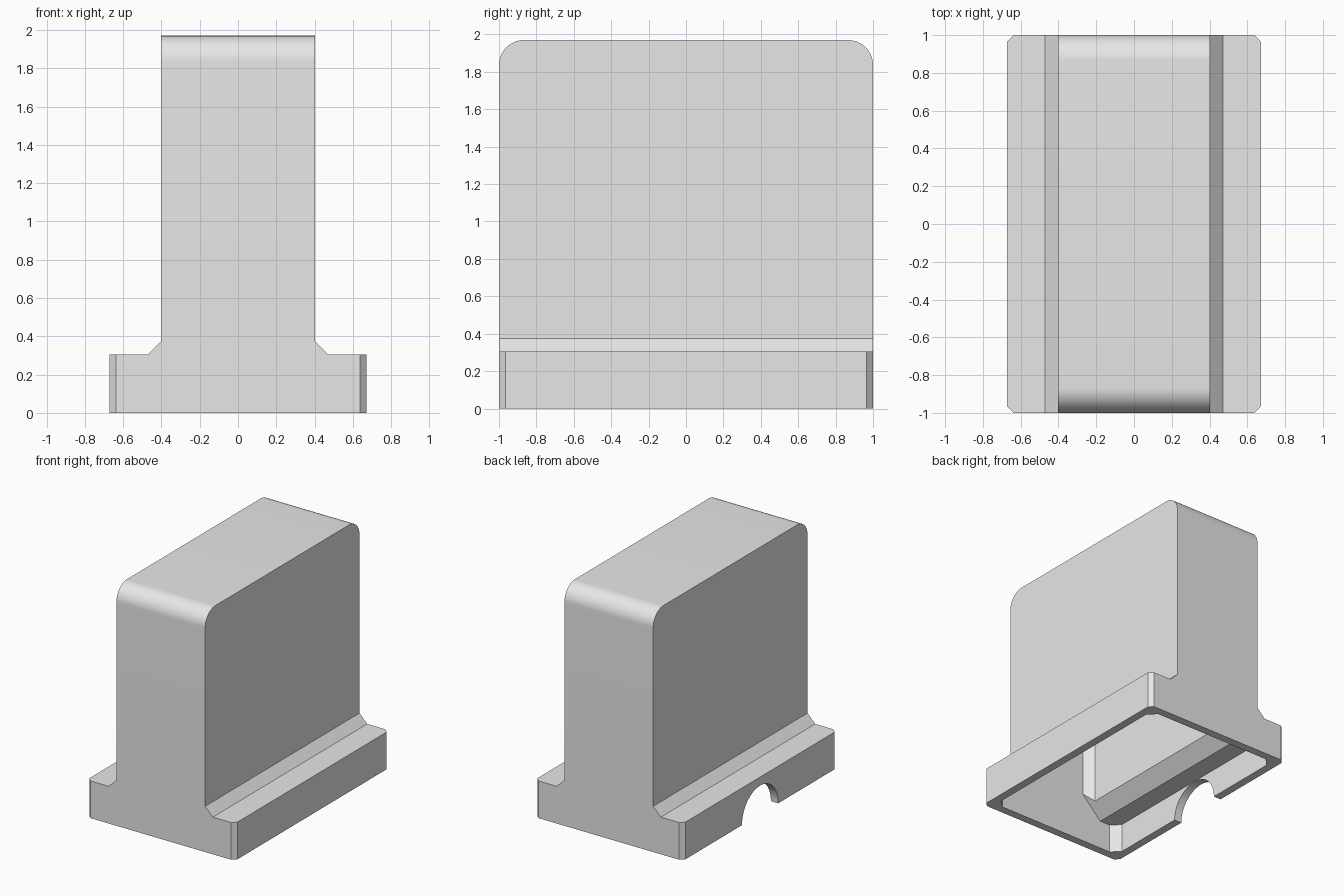
import bpy
import bmesh
import math
from mathutils import Matrix

cube = bpy.data.objects.get("Cube")
if cube:
    bpy.data.objects.remove(cube, do_unlink=True)

WALL = 0.067
HX, STEM, TOP, FLANGE = 0.672, 0.402, 1.97, 0.305
RISE = 0.07            # leg of the sloped shoulder
RADIUS = 0.134         # rounded upper ends

grey = bpy.data.materials.new("light_grey")
grey.use_nodes = True
grey.diffuse_color = (0.8, 0.8, 0.8, 1)
grey.node_tree.nodes["Principled BSDF"].inputs["Base Color"].default_value = (0.8, 0.8, 0.8, 1)


def bevel(bm, test, offset, segments=1):
    """Bevel the edges whose two end points satisfy the test."""
    edges = [e for e in bm.edges if test(e.verts[0].co, e.verts[1].co)]
    bmesh.ops.bevel(bm, geom=edges, offset=offset, segments=segments,
                    profile=0.5, affect='EDGES')


def upright(a, b):
    return abs(a.x - b.x) < 1e-4 and abs(a.y - b.y) < 1e-4


def prism(half_profile, half_depth):
    """Mirror a half outline in x and extrude it along y."""
    bm = bmesh.new()
    outline = half_profile + [(-x, z) for x, z in reversed(half_profile)]
    face = bm.faces.new([bm.verts.new((x, -half_depth, z)) for x, z in outline])
    new = bmesh.ops.extrude_face_region(bm, geom=[face])["geom"]
    for v in new:
        if isinstance(v, bmesh.types.BMVert):
            v.co.y = half_depth
    bmesh.ops.recalc_face_normals(bm, faces=bm.faces)
    return bm


def finish(bm, name):
    bmesh.ops.recalc_face_normals(bm, faces=bm.faces)
    mesh = bpy.data.meshes.new(name)
    bm.to_mesh(mesh)
    bm.free()
    mesh.materials.append(grey)
    obj = bpy.data.objects.new(name, mesh)
    bpy.context.collection.objects.link(obj)
    return obj


# Outer body: flanged foot, sloped shoulders, tall stem with rounded ends
bm = prism([(HX, 0), (HX, FLANGE), (STEM + RISE, FLANGE),
            (STEM, FLANGE + RISE), (STEM, TOP)], 1.0)
bevel(bm, lambda a, b: upright(a, b) and abs(a.x) > HX - 0.01, 0.034)
bevel(bm, lambda a, b: min(a.z, b.z) > TOP - 0.01 and abs(a.y - b.y) < 1e-4, RADIUS, 16)
body = finish(bm, "hollow_body")

# Foot cavity: follows the foot and shoulders one wall thickness inside
in_x, in_stem, in_y, ceiling = HX - WALL, STEM - WALL, 1 - WALL, FLANGE - WALL
in_rise = RISE + 2 * WALL * (1 - math.tan(math.pi / 8)) / 2
bm = prism([(in_x, -0.1), (in_x, ceiling), (in_stem + in_rise, ceiling),
            (in_stem - WALL, ceiling + in_rise + WALL)], in_y)
bevel(bm, lambda a, b: upright(a, b), WALL)
foot_cavity = finish(bm, "foot_cavity_cutter")

# Stem cavity: chamfered upright corners
bm = prism([(in_stem, -0.05), (in_stem, TOP - WALL)], in_y)
bevel(bm, lambda a, b: upright(a, b), WALL)
stem_cavity = finish(bm, "stem_cavity_cutter")

# Half-round opening in one long side of the foot
bm = bmesh.new()
place = Matrix.Translation((-HX, 0, 0)) @ Matrix.Rotation(math.pi / 2, 4, 'Y')
bmesh.ops.create_cone(bm, cap_ends=True, segments=64, radius1=0.235,
                      radius2=0.235, depth=0.3, matrix=place)
arch = finish(bm, "arch_cutter")

# Carve the body and drop the cutters
bpy.ops.object.select_all(action='DESELECT')
bpy.context.view_layer.objects.active = body
body.select_set(True)
for cutter in (foot_cavity, stem_cavity, arch):
    cutter.hide_render = True
    mod = body.modifiers.new(cutter.name, 'BOOLEAN')
    mod.operation = 'DIFFERENCE'
    mod.solver = 'EXACT'
    mod.object = cutter
    bpy.ops.object.modifier_apply(modifier=mod.name)
    bpy.data.objects.remove(cutter, do_unlink=True)

bpy.ops.object.shade_smooth_by_angle(angle=math.radians(25))
